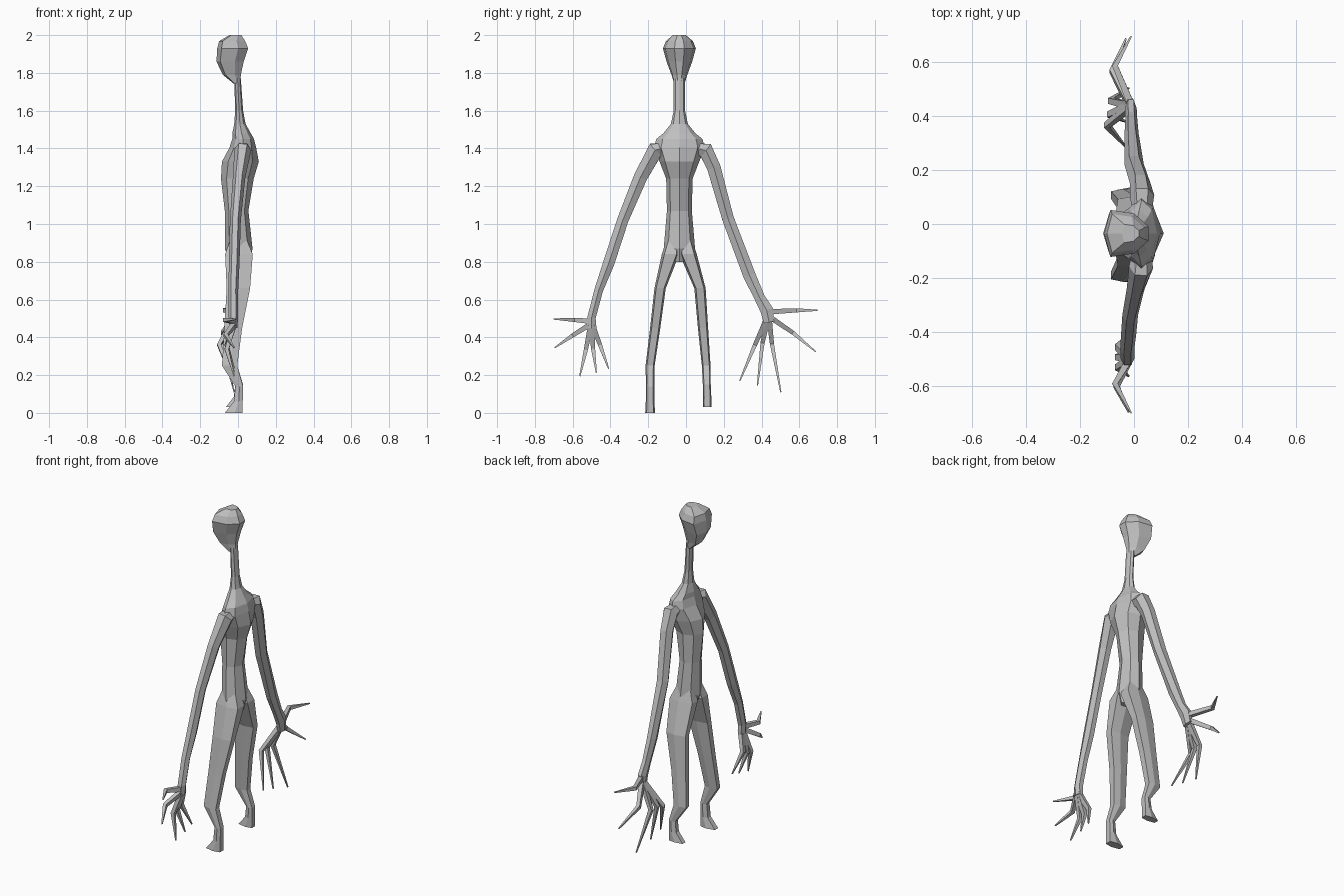
import bpy, bmesh, math
from mathutils import Vector

skin = bpy.data.materials.new("grey_skin")
skin.diffuse_color = (0.52, 0.52, 0.52, 1)
MID = -0.035  # y of the body's centre line


def loft(name, rings):
    """Skin a list of equal-length point rings and cap both ends."""
    bm = bmesh.new()
    loops = [[bm.verts.new(p) for p in ring] for ring in rings]
    n = len(loops[0])
    for a, b in zip(loops, loops[1:]):
        for i in range(n):
            j = (i + 1) % n
            bm.faces.new((a[i], a[j], b[j], b[i]))
    bm.faces.new(loops[0])
    bm.faces.new(loops[-1])
    bmesh.ops.recalc_face_normals(bm, faces=bm.faces)
    mesh = bpy.data.meshes.new(name)
    bm.to_mesh(mesh)
    bm.free()
    mesh.materials.append(skin)
    ob = bpy.data.objects.new(name, mesh)
    bpy.context.collection.objects.link(ob)
    return ob


def stack(name, levels, shape):
    """Horizontal rings from (z, front x, back x, centre y, half width)."""
    rings = []
    for z, xf, xb, yc, hw in levels:
        cx, hx = (xf + xb) / 2, (xb - xf) / 2
        rings.append([(cx + hx * u, yc + hw * v, z) for u, v in shape])
    return loft(name, rings)


def limb(name, path, sides, turn=0.0):
    """Tube along (x, y, z, half depth, half width) points."""
    pts = [Vector(p[:3]) for p in path]
    rings = []
    for i, p in enumerate(path):
        t = (pts[min(i + 1, len(pts) - 1)] - pts[max(i - 1, 0)]).normalized()
        u = (Vector((1, 0, 0)) - t * t.x).normalized()
        v = t.cross(u)
        angs = [turn + 2 * math.pi * k / sides for k in range(sides)]
        fit = 1 / max(abs(math.sin(a)) for a in angs)
        rings.append([pts[i] + u * p[3] * math.cos(a) + v * p[4] * fit * math.sin(a)
                      for a in angs])
    return loft(name, rings)


# Cross-sections: (depth, width), back first
OCT = [(1, 0), (.66, .72), (0, 1), (-.66, .68), (-1, 0), (-.66, -.68), (0, -1), (.66, -.72)]
SKULL = [(1, .3), (.35, .85), (-.72, 1), (-1, 0), (-.72, -1), (.35, -.85), (1, -.3)]
HEX = [(1, .7), (.1, 1), (-1, .6), (-1, -.6), (.1, -1), (1, -.7)]

# Torso and neck
torso = [(.80, -.04, .06, .03), (.87, -.07, .077, .083), (1.07, -.07, .055, .066),
         (1.24, -.09, .083, .07), (1.33, -.085, .11, .105), (1.405, -.045, .096, .135),
         (1.45, -.03, .085, .122), (1.48, -.03, .068, .085), (1.53, -.02, .04, .045),
         (1.6, -.015, .027, .03), (1.77, -.02, .015, .03)]
stack("torso_and_neck", [(z, f, b, MID, w) for z, f, b, w in torso], OCT)

# Head with a forward jaw
head = [(1.745, -.025, .013, .028), (1.79, -.08, .015, .042), (1.86, -.114, .03, .068),
        (1.93, -.11, .054, .087), (1.968, -.1, .038, .072), (2.0, -.045, .018, .034)]
stack("head", [(z, f, b, MID, w) for z, f, b, w in head], SKULL)

# Legs and feet: (z, front x, back x, centre y, half width)
left_leg = [(.92, -.04, .045, -.07, .03), (.84, -.068, .078, -.082, .046),
            (.66, -.06, .064, -.137, .03), (.45, -.072, .022, -.163, .027),
            (.25, -.085, -.004, -.19, .024), (.14, -.014, .027, -.19, .022),
            (.06, -.022, .025, -.19, .023), (.0, -.07, .025, -.19, .026)]
right_leg = [(.92, -.04, .045, .0, .03), (.84, -.068, .078, .011, .046),
             (.66, -.06, .064, .074, .03), (.45, -.072, .022, .09, .027),
             (.25, -.085, -.004, .107, .023), (.15, -.014, .027, .11, .021),
             (.085, -.022, .025, .112, .022), (.03, -.065, .025, .112, .023)]
stack("left_leg", left_leg, HEX)
stack("right_leg", right_leg, HEX)

# Arms running down into the palms
left_arm = [(.03, -.08, 1.41, .03, .02), (.026, -.16, 1.395, .045, .042),
            (.006, -.24, 1.25, .033, .036), (-.014, -.335, 1.02, .029, .03),
            (-.02, -.41, .79, .028, .03), (-.025, -.462, .65, .026, .023),
            (-.024, -.5, .505, .025, .022), (-.024, -.5, .45, .02, .026)]
right_arm = [(.03, .01, 1.41, .03, .02), (.03, .105, 1.39, .045, .042),
             (.024, .147, 1.3, .038, .036), (0, .222, 1.03, .036, .031),
             (-.009, .335, .73, .026, .033), (-.01, .39, .61, .022, .028),
             (-.012, .427, .545, .022, .034), (-.016, .44, .48, .018, .028)]
limb("left_arm", left_arm, 6)
limb("right_arm", right_arm, 6)

# Fingers: base, knuckle and tip as (x, y, z), bent forward
hands = {
    "left": [
        ((-.02, -.505, .485), (-.07, -.59, .492), (-.01, -.7, .497)),
        ((-.02, -.505, .47), (-.065, -.6, .41), (-.02, -.695, .345)),
        ((-.02, -.505, .465), (-.06, -.53, .335), (-.02, -.562, .195)),
        ((-.02, -.5, .465), (-.06, -.492, .34), (-.02, -.475, .215)),
        ((-.02, -.495, .465), (-.06, -.455, .36), (-.02, -.41, .235))],
    "right": [
        ((-.01, .44, .535), (-.07, .585, .543), (-.01, .695, .543)),
        ((-.015, .44, .51), (-.08, .565, .425), (-.03, .685, .325)),
        ((-.02, .44, .505), (-.085, .455, .365), (-.02, .502, .11)),
        ((-.02, .435, .505), (-.09, .405, .37), (-.03, .378, .145)),
        ((-.02, .43, .505), (-.1, .365, .36), (-.03, .285, .17))],
}
for side, fingers in hands.items():
    for i, (base, knuckle, tip) in enumerate(fingers):
        limb(f"{side}_finger_{i + 1}", [(*base, .018, .014), (*knuckle, .015, .011),
                                        (*tip, .004, .003)], 4, math.pi / 4)
